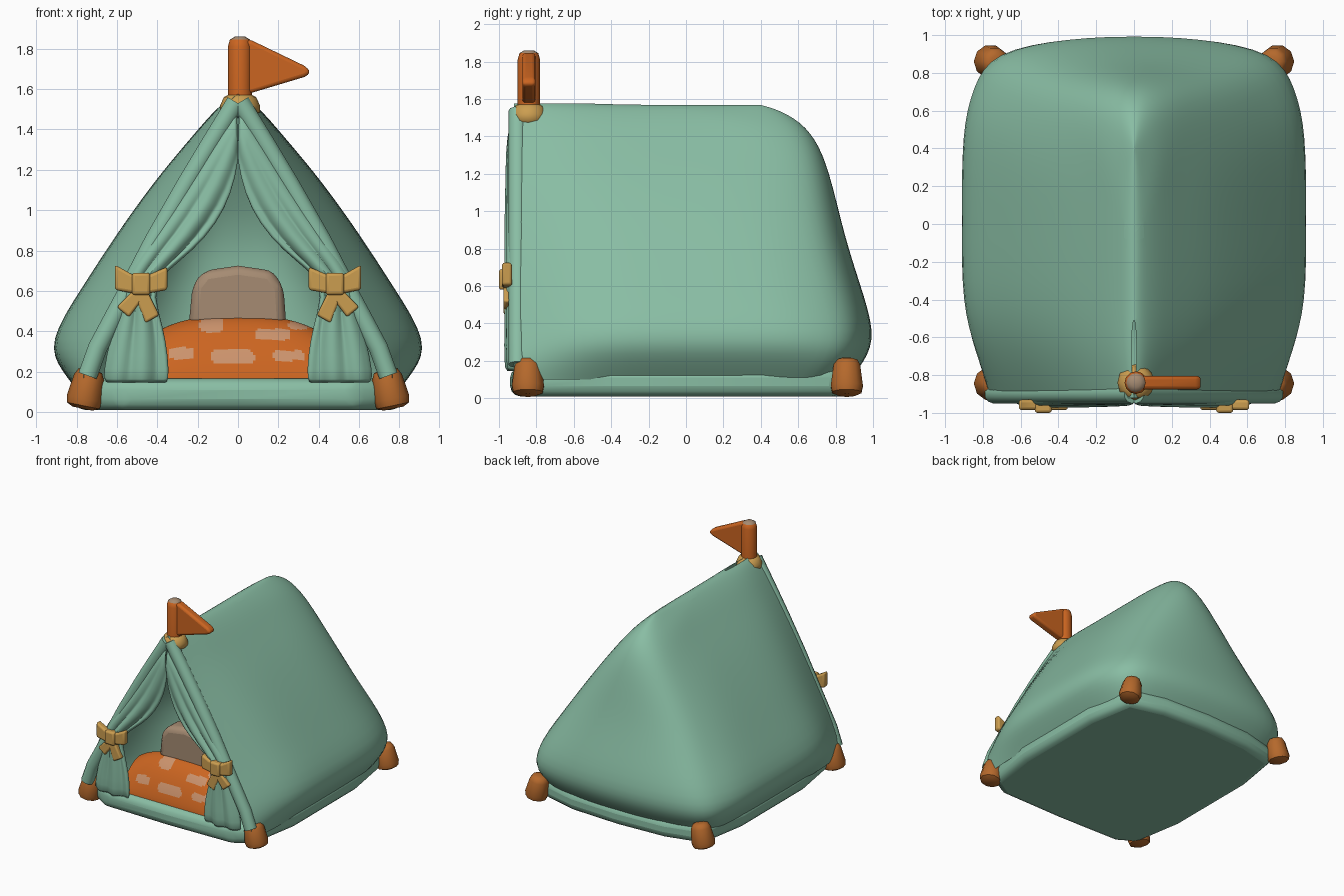
import bpy, bmesh, math
from mathutils import Vector, Matrix

if "Cube" in bpy.data.objects:
    bpy.data.objects.remove(bpy.data.objects["Cube"])


def material(name, rgb):
    m = bpy.data.materials.new(name)
    m.use_nodes = True
    m.diffuse_color = (*rgb, 1)
    m.node_tree.nodes["Principled BSDF"].inputs["Base Color"].default_value = (*rgb, 1)
    return m


SAGE = material("sage_canvas", (.25, .51, .37))
ORANGE = material("orange", (.6, .13, .015))
WOOD = material("brown_orange", (.46, .14, .025))
GOLD = material("gold_ribbon", (.6, .34, .08))
TAUPE = material("taupe_pillow", (.38, .26, .17))
PATCH = material("tan_patch", (.6, .29, .15))


def finish(name, bm, mats, subsurf=0, thick=0, bevel=0, angle=50):
    bmesh.ops.remove_doubles(bm, verts=bm.verts, dist=.0005)
    bmesh.ops.recalc_face_normals(bm, faces=bm.faces)
    me = bpy.data.meshes.new(name)
    bm.to_mesh(me)
    bm.free()
    ob = bpy.data.objects.new(name, me)
    bpy.context.collection.objects.link(ob)
    for m in mats:
        me.materials.append(m)
    if thick:
        mod = ob.modifiers.new("thickness", 'SOLIDIFY')
        mod.thickness, mod.offset = thick, 0
    if bevel:
        mod = ob.modifiers.new("rounding", 'BEVEL')
        mod.width, mod.segments = bevel, 3
    if subsurf:
        mod = ob.modifiers.new("smoothing", 'SUBSURF')
        mod.levels = mod.render_levels = subsurf
    bpy.ops.object.select_all(action='DESELECT')
    ob.select_set(True)
    bpy.context.view_layer.objects.active = ob
    bpy.ops.object.shade_smooth_by_angle(angle=math.radians(angle))
    return ob


def sheet(name, rows, mats, rule=None, **kw):
    """Grid of faces through rows of points; rule picks each face's colour."""
    bm = bmesh.new()
    vs = [[bm.verts.new(p) for p in r] for r in rows]
    for a, b in zip(vs, vs[1:]):
        for i in range(len(a) - 1):
            f = bm.faces.new((a[i], a[i + 1], b[i + 1], b[i]))
            if rule:
                f.material_index = rule(f.calc_center_median())
    return finish(name, bm, mats, **kw)


def prism(name, pts, depth, mat, place, bevel):
    """Extruded outline; place maps (u, v, w) to a point."""
    bm = bmesh.new()
    ends = [[bm.verts.new(place(u, v, w)) for u, v in pts] for w in depth]
    n = len(pts)
    for e in ends:
        bm.faces.new(e)
    for i in range(n):
        j = (i + 1) % n
        bm.faces.new((ends[0][i], ends[0][j], ends[1][j], ends[1][i]))
    return finish(name, bm, [mat], bevel=bevel)


def lathe(name, profile, mats, matrix, sides=16, rule=None):
    bm = bmesh.new()
    rings = [[bm.verts.new((r * math.cos(k * math.tau / sides),
                            r * math.sin(k * math.tau / sides), z))
              for k in range(sides)] for r, z in profile]
    for a, b in zip(rings, rings[1:]):
        for k in range(sides):
            j = (k + 1) % sides
            f = bm.faces.new((a[k], a[j], b[j], b[k]))
            if rule:
                f.material_index = rule(f.calc_center_median())
    bm.faces.new(rings[0])
    top = bm.faces.new(rings[-1])
    if rule:
        top.material_index = rule(top.calc_center_median())
    bm.transform(matrix)
    return finish(name, bm, mats)


# Canvas levels: height, front half width, middle half width, back half width, back y
LEVELS = [(.10, .76, .79, .72, .88), (.20, .77, .87, .77, .96), (.34, .72, .95, .76, 1.02),
          (.62, .57, .77, .61, .93), (.87, .44, .61, .48, .85), (1.15, .28, .41, .31, .785),
          (1.35, .16, .24, .19, .72), (1.48, .08, .13, .10, .62), (1.555, .03, .045, .035, .47),
          (1.575, 0, 0, 0, .36)]

# Canvas body, open at the front
rows = []
for z, f, m, k, b in LEVELS:
    half = [(f, -.92), ((f + m) / 2 + .02, -.68), (m, -.42), (m, 0), (m, b - .5),
            ((m + k) / 2 + .02 * (m > .1), b - .27), (k, b - .08), (k * .45, b - .01), (0, b)]
    rows.append([(x, y, z) for x, y in half] + [(-x, y, z) for x, y in half[-2::-1]])
sheet("tent_canvas", rows, [SAGE], subsurf=2, angle=80)

# Padded floor with its front sill
edge = [(0, -.94), (.58, -.93), (.74, -.83), (.81, -.4), (.81, .4), (.74, .82), (.42, .9), (0, .92)]
outline = edge + [(-x, y) for x, y in edge[-2:0:-1]]
prism("padded_floor", outline, (.01, .165), SAGE, lambda u, v, w: (u, v, w), .055)

# Shallow inside wall behind the curtains
rows = []
for z, f, *_ in LEVELS[:-1]:
    deep = min(.4, (1.56 - z) * .6)
    rows.append([(f * s / 8, -.9 + deep * (1 - abs(s / 8) ** 3), z) for s in range(-8, 9)])
sheet("inner_wall", rows, [SAGE], subsurf=1, angle=80)

# Curtain rows: outer x, z and inner x, z
CURTAIN = [(0, 1.5, 0, 1.31), (.13, 1.31, .012, 1.16), (.27, 1.09, .06, 1.01),
           (.41, .89, .16, .86), (.53, .72, .29, .75), (.57, .63, .39, .67), (.56, .56, .42, .58),
           (.61, .42, .37, .42), (.65, .28, .345, .28), (.67, .14, .34, .14)]
WINGS = [(-.13, .08), (-.05, .045), (.05, .045), (.13, .09), (.13, -.035),
         (.05, -.05), (-.05, -.05), (-.13, -.035)]
KNOT = [(-.045, .05), (.045, .05), (.045, -.06), (-.045, -.06)]
TAILS = [[(-.02, -.02), (.035, -.05), (-.02, -.2), (-.09, -.16)],
         [(-.03, -.05), (.02, -.02), (.12, -.12), (.06, -.17)]]

for side, s in (("left", 1), ("right", -1)):
    # Rolled hem along the front edge
    cu = bpy.data.curves.new(side + "_front_hem", 'CURVE')
    cu.dimensions, cu.bevel_depth, cu.bevel_resolution = '3D', .05, 3
    cu.use_fill_caps = True
    sp = cu.splines.new('POLY')
    path = [(f - .025, z) for z, f, *_ in LEVELS[1:-1]]
    sp.points.add(len(path) - 1)
    for p, (x, z) in zip(sp.points, path):
        p.co = (s * max(x, .01), -.9, z - .02, 1)
    cu.materials.append(SAGE)
    bpy.context.collection.objects.link(bpy.data.objects.new(side + "_front_hem", cu))

    # Tied curtain with soft pleats
    rows = []
    for i, (ox, oz, ix, iz) in enumerate(CURTAIN):
        row = []
        for c in range(13):
            t = c / 12
            fold = .016 * math.cos(t * math.pi * 5) * min(1, i / 3)
            belly = .03 * math.sin(t * math.pi)
            row.append((s * (ox + (ix - ox) * t), -.915 - belly + fold, oz + (iz - oz) * t))
        rows.append(row)
    sheet(side + "_curtain", rows, [SAGE], thick=.035, subsurf=1, angle=80)

    # Ribbon bow
    def on_front(u, v, w, s=s):
        return (s * (.48 + u), w, .64 + v)
    prism(side + "_bow_wings", WINGS, (-.985, -.93), GOLD, on_front, .015)
    prism(side + "_bow_knot", KNOT, (-1, -.93), GOLD, on_front, .015)
    for n, tail in enumerate(TAILS):
        prism(f"{side}_bow_tail_{n + 1}", tail, (-.975, -.93), GOLD, on_front, .012)

    # Peg feet, leaning outward at the bottom
    for end, y in (("front", -.845), ("back", .86)):
        lean = Matrix.Translation((s * .75, y, .115)) @ Matrix.Rotation(-s * .2, 4, 'Y')
        lathe(f"{side}_{end}_foot", [(.05, -.1), (.082, -.085), (.09, -.05), (.075, .06),
                                     (.06, .09), (.03, .1)], [WOOD], lean, 10)

# Blanket draped over the bed, with painted patches
SPOTS = [(-.13, .43, .06, .035), (.17, .385, .09, .028), (-.28, .29, .06, .03),
         (-.03, .275, .11, .035), (.25, .28, .08, .025), (.3, .43, .05, .02)]


def spotted(c):
    return int(any(((c.x - x) / a) ** 4 + ((c.z - z) / b) ** 4 < 1 for x, z, a, b in SPOTS))


rows = []
for j in range(33):
    t = j / 32
    rows.append([(.44 * i / 36, -.89 + .24 * t ** 1.3,
                  .165 + (.31 - .1 * abs(i / 36) ** 3) * math.sin(t * math.pi / 2))
                 for i in range(-36, 37)])
sheet("blanket", rows, [ORANGE, PATCH], rule=spotted, angle=80)

# Pillow propped at the back of the bed
prism("pillow", [(-.245, .42), (.24, .42), (.225, .62), (.17, .7), (0, .725), (-.17, .7), (-.225, .63)],
      (-.7, -.52), TAUPE, lambda u, v, w: (u, w, v), .05)

# Flagpole, collar and pennant
at = Matrix.Translation((.01, -.84, 0))
lathe("flagpole", [(.06, 1.5), (.06, 1.81), (.05, 1.845), (.025, 1.86)], [ORANGE, TAUPE], at, 12,
      rule=lambda c: int(c.z > 1.84))
lathe("pole_collar", [(.07, 1.46), (.098, 1.485), (.098, 1.52), (.08, 1.56), (.05, 1.575)], [GOLD], at, 12)
prism("pennant", [(.03, 1.85), (.07, 1.84), (.34, 1.71), (.36, 1.68), (.33, 1.66), (.03, 1.57)],
      (-.875, -.805), ORANGE, lambda u, v, w: (u, w, v), .02)
